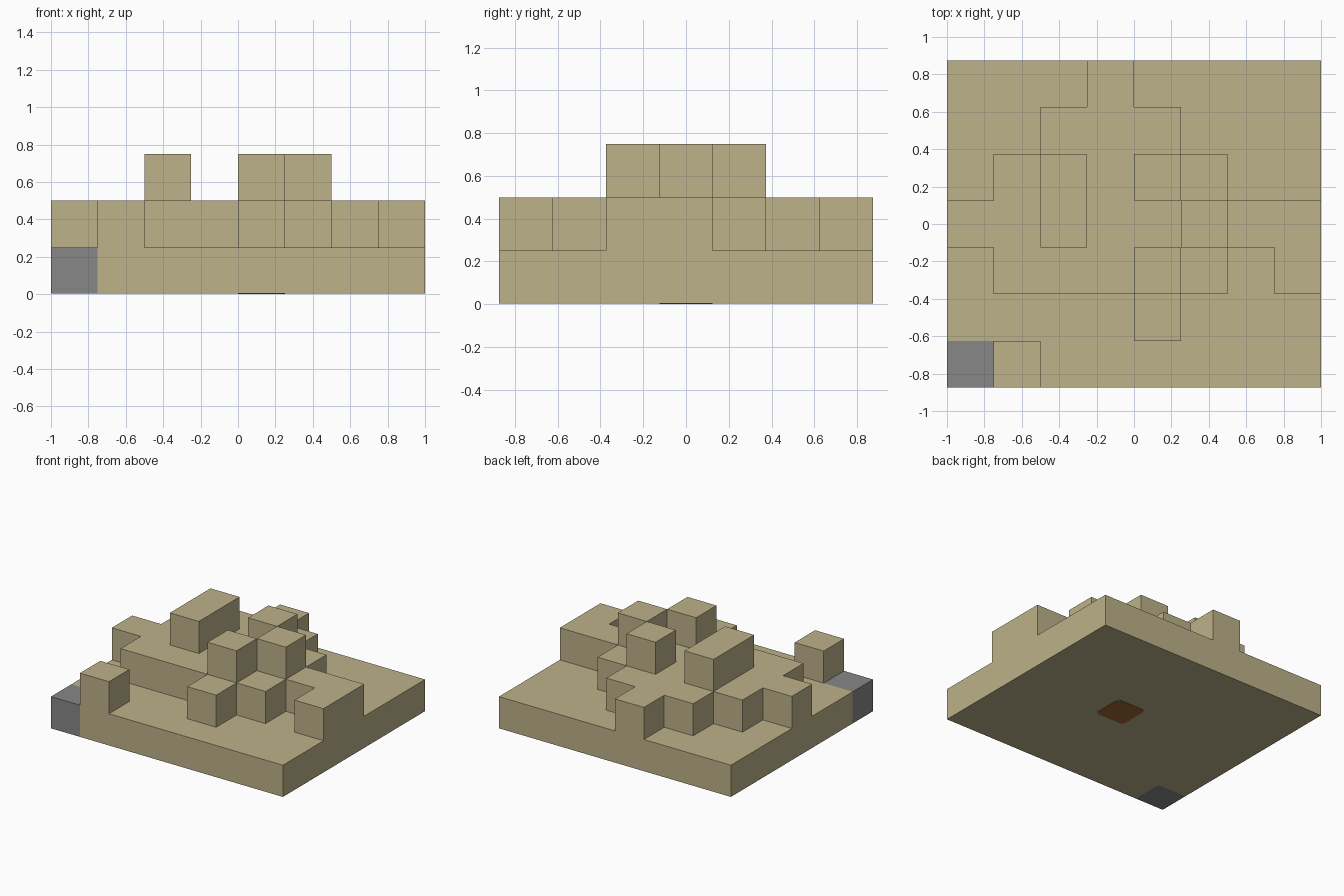
import bpy
import bmesh
from mathutils import Vector

cube = bpy.data.objects.get("Cube")
if cube:
    bpy.data.objects.remove(cube, do_unlink=True)

CELL = 0.25
ORIGIN = Vector((-1, -0.875, 0))
PLATE = 0.003  # thickness of the marker under the base

# Heights of the stacked terrain in cells, back row first
HEIGHTS = [
    "11121111",
    "11222111",
    "12323211",
    "22322322",
    "12223212",
    "11112111",
    "12111111",
][::-1]
SOLID = {(i, j, k) for j, row in enumerate(HEIGHTS)
         for i, h in enumerate(row) for k in range(int(h))}
CORNER = {(0, 0, 0)}


def material(name, color):
    mat = bpy.data.materials.new(name)
    mat.use_nodes = True
    mat.diffuse_color = (*color, 1)
    bsdf = next(n for n in mat.node_tree.nodes if n.type == 'BSDF_PRINCIPLED')
    bsdf.inputs["Base Color"].default_value = (*color, 1)
    return mat


def finish(bm, name, mat):
    mesh = bpy.data.meshes.new(name)
    bm.to_mesh(mesh)
    bm.free()
    mesh.materials.append(mat)
    obj = bpy.data.objects.new(name, mesh)
    bpy.context.collection.objects.link(obj)
    return obj


def block_part(name, cells, mat):
    """Outer skin of a group of cells, without faces buried between blocks."""
    bm = bmesh.new()
    for cell in sorted(cells):
        centre = Vector(cell) + Vector((0.5, 0.5, 0.5))
        for axis in range(3):
            for sign in (-1, 1):
                n = Vector((0, 0, 0))
                n[axis] = sign
                if tuple(int(c + d) for c, d in zip(cell, n)) in SOLID:
                    continue
                u = Vector((0, 0, 0))
                u[(axis + 1) % 3] = 0.5
                v = n.cross(u)
                mid = centre + n / 2
                corners = [mid - u - v, mid + u - v, mid + u + v, mid - u + v]
                points = [ORIGIN + c * CELL for c in corners]
                for p in points:
                    p.z = max(p.z, PLATE)
                bm.faces.new([bm.verts.new(p) for p in points])
    bmesh.ops.remove_doubles(bm, verts=bm.verts, dist=0.0001)
    bmesh.ops.dissolve_limit(bm, angle_limit=0.01, verts=bm.verts, edges=bm.edges)
    return finish(bm, name, mat)


sand = material("sand", (0.508, 0.445, 0.254))
grey = material("stone grey", (0.242, 0.242, 0.242))
brown = material("earth brown", (0.352, 0.133, 0.036))

# Terrain tiers and the stone corner
block_part("base_slab", {c for c in SOLID if c[2] == 0} - CORNER, sand)
block_part("corner_block", CORNER, grey)
block_part("middle_tier", {c for c in SOLID if c[2] == 1}, sand)
block_part("upper_blocks", {c for c in SOLID if c[2] == 2}, sand)

# Marker plate under the base, with trimmed corners
bm = bmesh.new()
bmesh.ops.create_cube(bm, size=1)
bmesh.ops.scale(bm, vec=(CELL, CELL, PLATE), verts=bm.verts)
upright = [e for e in bm.edges if abs(e.verts[0].co.z - e.verts[1].co.z) > PLATE / 2]
bmesh.ops.bevel(bm, geom=upright, offset=0.02, segments=1, affect='EDGES')
marker = finish(bm, "bottom_marker", brown)
marker.location = (CELL / 2, 0, PLATE / 2)
